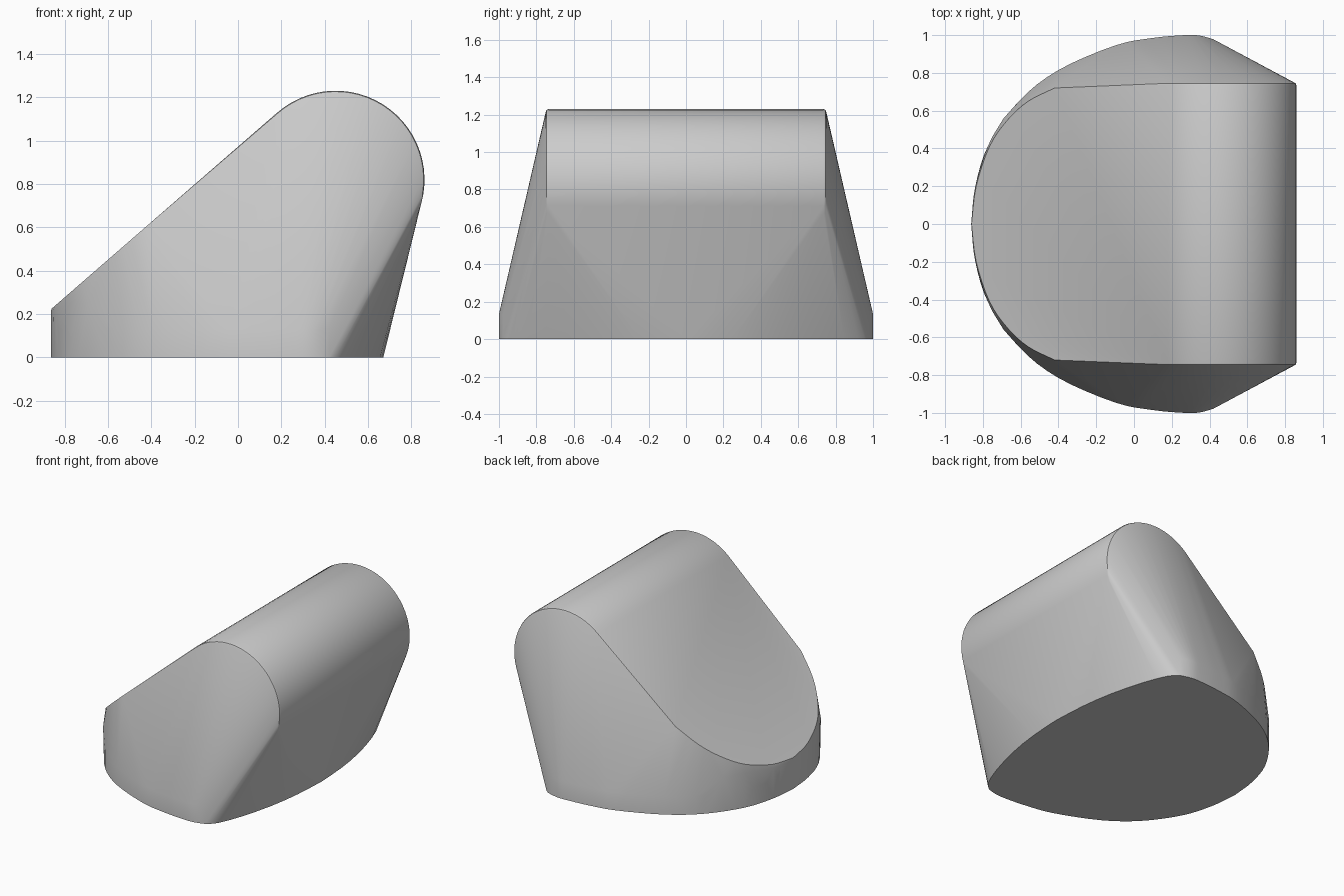
import bpy, bmesh, math
from mathutils import Vector

if "Cube" in bpy.data.objects:
    bpy.data.objects.remove(bpy.data.objects["Cube"])


def smooth_path(pts, steps=4):
    """Catmull-Rom curve through the points."""
    v = [Vector(p) for p in pts]
    v = [2 * v[0] - v[1]] + v + [2 * v[-1] - v[-2]]
    out = []
    for i in range(1, len(v) - 2):
        a, b, c, d = v[i - 1:i + 3]
        for k in range(steps):
            t = k / steps
            out.append(0.5 * (2 * b + (c - a) * t + (2 * a - 5 * b + 4 * c - d) * t * t
                              + (3 * b - a - 3 * c + d) * t ** 3))
    return out + [v[-2]]


CX, CZ, R = 0.45, 0.82, 0.41           # rounded top bar
slope = math.radians(41)


def slope_z(x):
    tx, tz = CX - R * math.sin(slope), CZ + R * math.cos(slope)
    return tz + (x - tx) * math.tan(slope)


half = []
# rounded rear of the base, with its vertical rim
rear = [(-.862, 0), (-.84, .2), (-.77, .42), (-.61, .65), (-.4, .815),
        (-.1, .945), (.1, .985), (.27, 1.0), (.35, .997), (.42, .978)]
for p in smooth_path(rear):
    half += [(p.x, p.y, 0), (p.x, p.y, .13)]

# shallow curved front of the base
for p in smooth_path([(.42, .978), (.48, .92), (.55, .75), (.617, .5), (.655, .25), (.67, 0)], 2):
    half.append((p.x, p.y, 0))

# lower rim of the sloping face, eased into the wall
for p in smooth_path([(-.86, 0), (-.835, .2), (-.765, .41), (-.67, .55), (-.56, .65), (-.42, .72)]):
    half.append((p.x, p.y, slope_z(p.x)))
for p in smooth_path([(-.862, 0, .215), (-.84, .2, .225), (-.77, .42, .25), (-.69, .56, .25)], 3):
    half.append(tuple(p))

# end of the rounded top bar with a small eased edge
for y, r in ((.735, R), (.745, R - .004), (.75, R - .015)):
    for i in range(64):
        a = math.tau * i / 64 + slope
        half.append((CX - r * math.sin(a), y, CZ + r * math.cos(a)))

# wrap both mirrored halves in one convex skin
bm = bmesh.new()
for x, y, z in half:
    for s in (1, -1):
        bm.verts.new((x, s * y, z))
bmesh.ops.remove_doubles(bm, verts=bm.verts, dist=.001)
bmesh.ops.convex_hull(bm, input=bm.verts)
bmesh.ops.delete(bm, geom=[v for v in bm.verts if not v.link_faces], context='VERTS')
bmesh.ops.dissolve_limit(bm, angle_limit=.005, verts=bm.verts, edges=bm.edges)
bmesh.ops.recalc_face_normals(bm, faces=bm.faces)
mesh = bpy.data.meshes.new("sloped_cap")
bm.to_mesh(mesh)
bm.free()
cap = bpy.data.objects.new("sloped_cap", mesh)
bpy.context.collection.objects.link(cap)
bpy.context.view_layer.objects.active = cap
cap.select_set(True)
bpy.ops.object.shade_smooth_by_angle(angle=math.radians(25))
